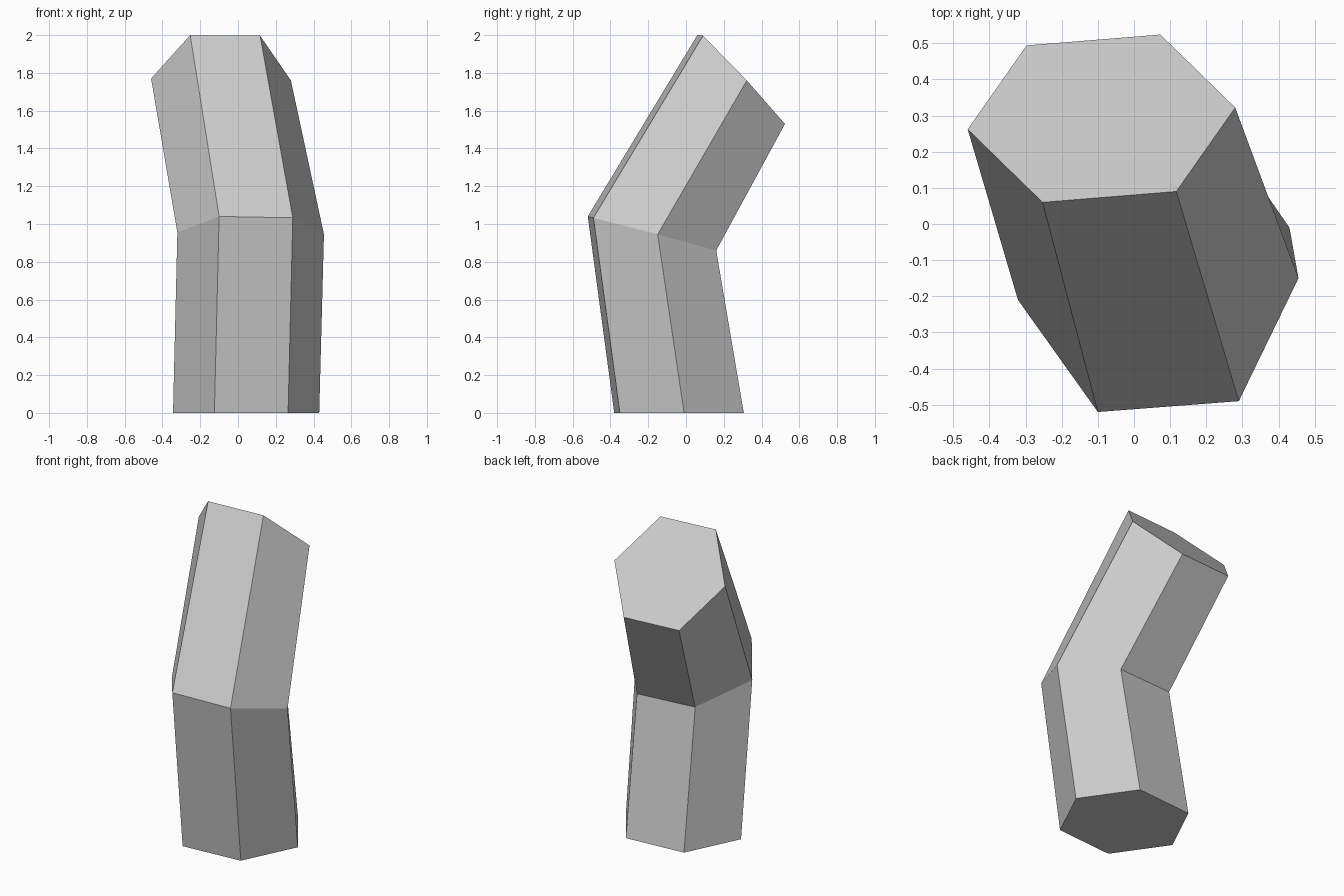
import bpy, bmesh
from mathutils import Vector

if "Cube" in bpy.data.objects:
    bpy.data.objects.remove(bpy.data.objects["Cube"])

# Three hexagonal rings: centre and three consecutive corners (the rest mirror through the centre)
RINGS = [
    ((0.043, -0.037, 0.0), [(-0.125, -0.38, 0.0), (0.265, -0.35, 0.0), (0.43, -0.01, 0.0)]),
    ((0.067, -0.18, 0.95), [(-0.10, -0.52, 1.04), (0.29, -0.49, 1.033), (0.455, -0.15, 0.945)]),
    ((-0.09, 0.292, 1.765), [(-0.253, 0.06, 2.0), (0.117, 0.09, 1.997), (0.28, 0.322, 1.76)]),
]


def add_ring(bm, centre, half):
    c = Vector(centre)
    pts = [Vector(p) for p in half]
    pts += [2 * c - p for p in pts]
    return [bm.verts.new(p) for p in pts]


# Bent hexagonal column, skinned between rings and capped
bm = bmesh.new()
rings = [add_ring(bm, c, h) for c, h in RINGS]
for lower, upper in zip(rings, rings[1:]):
    for i in range(6):
        j = (i + 1) % 6
        bm.faces.new((lower[i], lower[j], upper[j], upper[i]))
bm.faces.new(rings[0][::-1])
bm.faces.new(rings[-1])

mesh = bpy.data.meshes.new("bent_column")
bm.to_mesh(mesh)
bm.free()
bpy.context.collection.objects.link(bpy.data.objects.new("bent_column", mesh))
